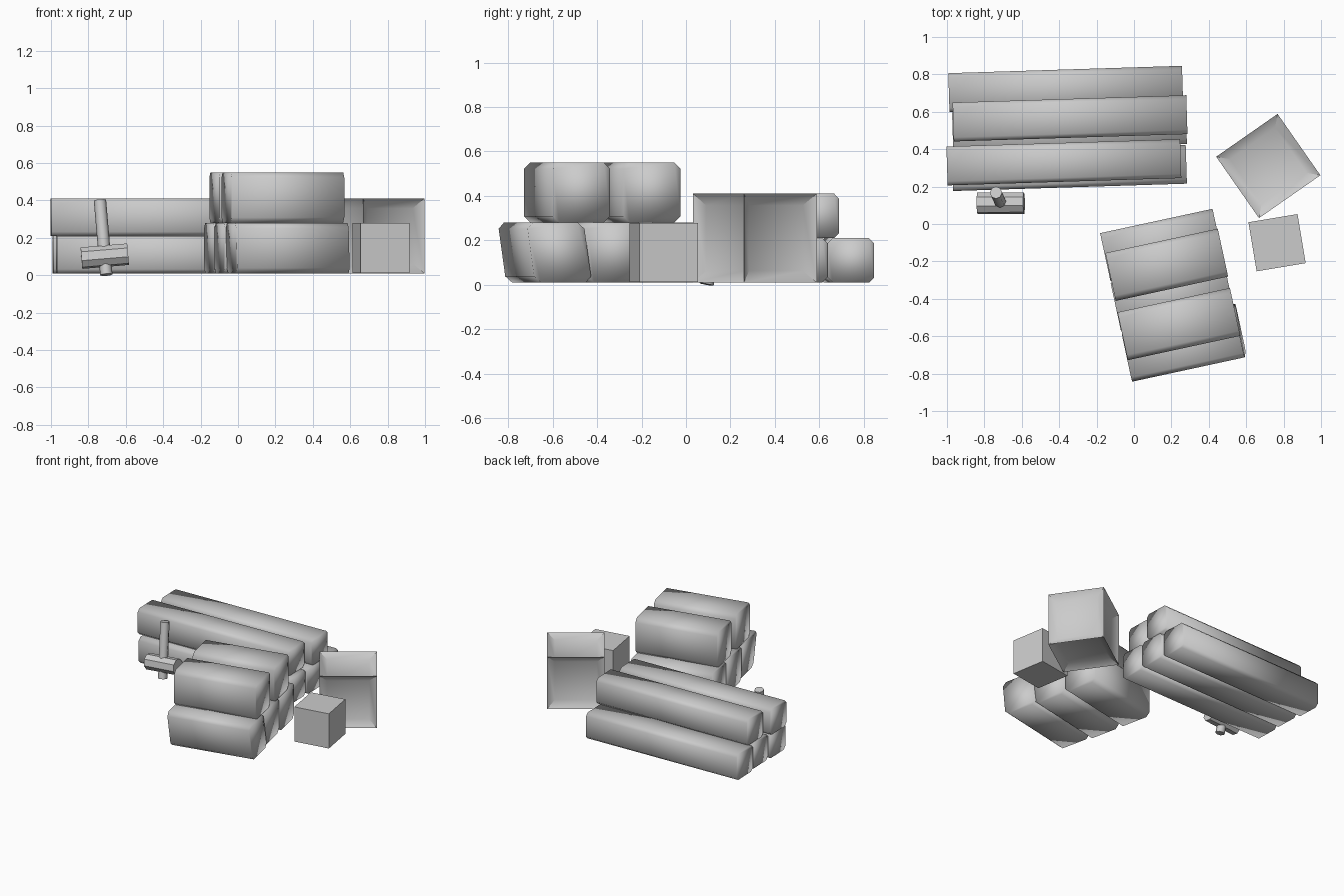
import bpy, bmesh, math
from mathutils import Matrix, Vector

if "Cube" in bpy.data.objects:
    bpy.data.objects.remove(bpy.data.objects["Cube"])


def make_object(name, bm, matrix, smooth=False):
    bmesh.ops.recalc_face_normals(bm, faces=bm.faces)
    for f in bm.faces:
        f.smooth = smooth
    mesh = bpy.data.meshes.new(name)
    bm.to_mesh(mesh)
    bm.free()
    ob = bpy.data.objects.new(name, mesh)
    mesh.transform(matrix)
    bpy.context.collection.objects.link(ob)
    return ob


def place(x, y, z, deg):
    return Matrix.Translation((x, y, z)) @ Matrix.Rotation(math.radians(deg), 4, 'Z')


def prism(length, width, height, chamfer):
    """Bar along x with an eight-sided chamfered section."""
    bm = bmesh.new()
    w, h, c = width / 2, height / 2, chamfer
    section = [(w, h - c), (w - c, h), (c - w, h), (-w, h - c),
               (-w, c - h), (c - w, -h), (w - c, -h), (w, c - h)]
    face = bm.faces.new([bm.verts.new((-length / 2, y, z)) for y, z in section])
    ext = bmesh.ops.extrude_face_region(bm, geom=[face], use_keep_orig=True)
    moved = [g for g in ext['geom'] if isinstance(g, bmesh.types.BMVert)]
    bmesh.ops.translate(bm, verts=moved, vec=(length, 0, 0))
    return bm


# long stacked beams
long_beams = [(-0.345, 0.300, 0.11), (-0.345, 0.512, 0.11), (-0.365, 0.722, 0.11),
              (-0.375, 0.330, 0.31), (-0.342, 0.565, 0.31)]
for i, (x, y, z) in enumerate(long_beams):
    make_object(f"long_beam_{i + 1}", prism(1.25, 0.208, 0.20, 0.022),
                place(x, y, z, 1.8), True)

# short stacked beams, the front lower one leaning a little
short_beams = [(0.147, -0.112, 0.145, 0), (0.203, -0.378, 0.145, 0),
               (0.266, -0.635, 0.145, 0.13),
               (0.175, -0.218, 0.415, 0), (0.240, -0.535, 0.415, 0)]
for i, (x, y, z, lean) in enumerate(short_beams):
    bm = prism(0.615, 0.262, 0.27, 0.028)
    for v in bm.verts:
        v.co.y -= lean * v.co.z
        v.co.x -= lean * 0.4 * v.co.z
    make_object(f"short_beam_{i + 1}", bm, place(x, y, z, 12.2), True)

# crate with a sunken panel on every side
bm = bmesh.new()
bmesh.ops.create_cube(bm, size=0.4)
bmesh.ops.inset_individual(bm, faces=bm.faces[:], thickness=0.075, depth=-0.035)
crate = make_object("crate", bm, place(0.718, 0.31, 0.21, 34.9))
bpy.context.view_layer.objects.active = crate
crate.select_set(True)
bpy.ops.object.shade_smooth_by_angle(angle=math.radians(35))

# small plain block
bm = bmesh.new()
bmesh.ops.create_cube(bm, size=0.266)
make_object("small_block", bm, place(0.765, -0.10, 0.145, 9.5))

# mallet leaning on the long beams
base, top = Vector((-0.704, 0.092, 0.002)), Vector((-0.738, 0.168, 0.40))
axis = top - base
tilt = Vector((0, 0, 1)).rotation_difference(axis).to_matrix().to_4x4()
bm = bmesh.new()
bmesh.ops.create_cone(bm, cap_ends=True, segments=8, radius1=0.033, radius2=0.033,
                      depth=axis.length)
make_object("mallet_handle", bm, Matrix.Translation((base + top) / 2) @ tilt, True)
bpy.context.view_layer.objects.active = bpy.data.objects["mallet_handle"]
crate.select_set(False)
bpy.data.objects["mallet_handle"].select_set(True)
bpy.ops.object.shade_smooth_by_angle(angle=math.radians(50))
make_object("mallet_head", prism(0.25, 0.108, 0.108, 0.03),
            Matrix.Translation(base + axis * 0.25) @ tilt)
